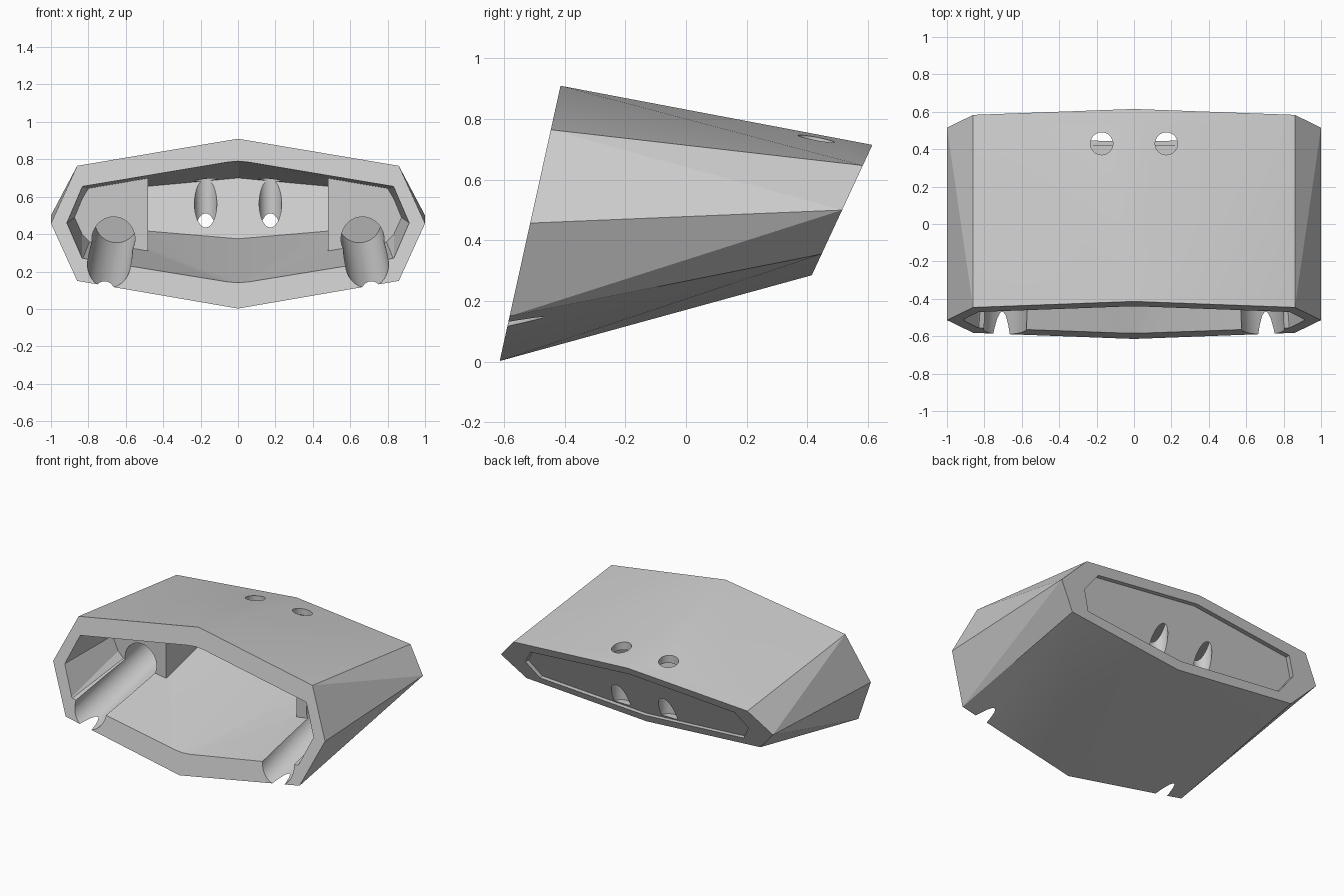
import bpy
import bmesh
import math
from mathutils import Vector

cube = bpy.data.objects.get("Cube")
if cube:
    bpy.data.objects.remove(cube, do_unlink=True)

grey = bpy.data.materials.new("plain grey")
grey.use_nodes = True
colour = (0.6, 0.6, 0.6, 1)
grey.diffuse_color = colour
grey.node_tree.nodes["Principled BSDF"].inputs["Base Color"].default_value = colour


def front_y(z):
    return -0.615 + 0.221 * z


def rear_y(z, depth=0):
    return 0.415 + (z - 0.285) * 0.465 - depth


def ring(half, y_of_z):
    """Mirror a half outline (x, z) and place it on a sloping plane."""
    return [Vector((s * x, y_of_z(z), z)) for x, z in half
            for s in ((1, -1) if x else (1,))]


def add_object(name, bm):
    bmesh.ops.recalc_face_normals(bm, faces=bm.faces[:])
    mesh = bpy.data.meshes.new(name)
    bm.to_mesh(mesh)
    bm.free()
    mesh.materials.append(grey)
    obj = bpy.data.objects.new(name, mesh)
    bpy.context.collection.objects.link(obj)
    return obj


def hull(name, points):
    bm = bmesh.new()
    for p in points:
        bm.verts.new(p)
    bmesh.ops.convex_hull(bm, input=bm.verts[:])
    return add_object(name, bm)


def rod(name, start, end, radius):
    start, end = Vector(start), Vector(end)
    axis = end - start
    bm = bmesh.new()
    bmesh.ops.create_cone(bm, cap_ends=True, segments=48, radius1=radius,
                          radius2=radius, depth=axis.length)
    bm.transform(axis.to_track_quat('Z', 'Y').to_matrix().to_4x4())
    bmesh.ops.translate(bm, verts=bm.verts[:], vec=(start + end) / 2)
    return add_object(name, bm)


def cut(target, cutter):
    mod = target.modifiers.new("cut", 'BOOLEAN')
    mod.operation = 'DIFFERENCE'
    mod.solver = 'EXACT'
    mod.object = cutter
    bpy.context.view_layer.objects.active = target
    bpy.ops.object.modifier_apply(modifier=mod.name)
    bpy.data.objects.remove(cutter, do_unlink=True)


# Faceted outer housing, tapering to the rear
housing = hull("housing",
               ring([(0, 0.91), (0.86, 0.765), (1, 0.457), (0.86, 0.15), (0, 0.002)], front_y)
               + ring([(0, 0.715), (0.86, 0.647), (1, 0.5), (0.86, 0.355), (0, 0.285)], rear_y))

# Front cavity, pushed a little past the front rim
mouth = ring([(0, 0.79), (0.83, 0.655), (0.915, 0.46), (0.83, 0.27), (0, 0.14)], front_y)
inner = ring([(0, 0.7), (0.76, 0.63), (0.83, 0.52), (0.76, 0.44), (0, 0.375)],
             lambda z: rear_y(z, 0.115))
mouth = [m + (m - i) * 0.08 for m, i in zip(mouth, inner)]
cavity = hull("cavity", mouth + inner)

# Solid blocks left standing in the rear corners of the cavity
for s in (1, -1):
    block = hull("corner_block", [(s * x, y, z) for x in (0.48, 1.1)
                                  for y in (-0.07, 0.7) for z in (0.1, 0.9)])
    cut(cavity, block)
cut(housing, cavity)

# Shallow recess in the rear face
outline = [(0, 0.665), (0.75, 0.6), (0.82, 0.5), (0.75, 0.393), (0, 0.335)]
cut(housing, hull("rear_recess", ring(outline, lambda z: rear_y(z, 0.03))
                  + ring(outline, lambda z: rear_y(z, -0.05))))

# Sloping rod sockets and vertical cord holes on both sides
for s in (1, -1):
    front, back = Vector((s * 0.69, -0.57, 0.237)), Vector((s * 0.65, 0.27, 0.465))
    cut(housing, rod("socket", front + (front - back) * 0.2, back, 0.115))
    cut(housing, rod("cord_hole", (s * 0.173, 0.43, 0.36), (s * 0.173, 0.43, 1), 0.06))

# Keep facets crisp, bores smooth
bpy.ops.object.select_all(action='DESELECT')
housing.select_set(True)
bpy.context.view_layer.objects.active = housing
bpy.ops.object.shade_smooth_by_angle(angle=math.radians(10))
